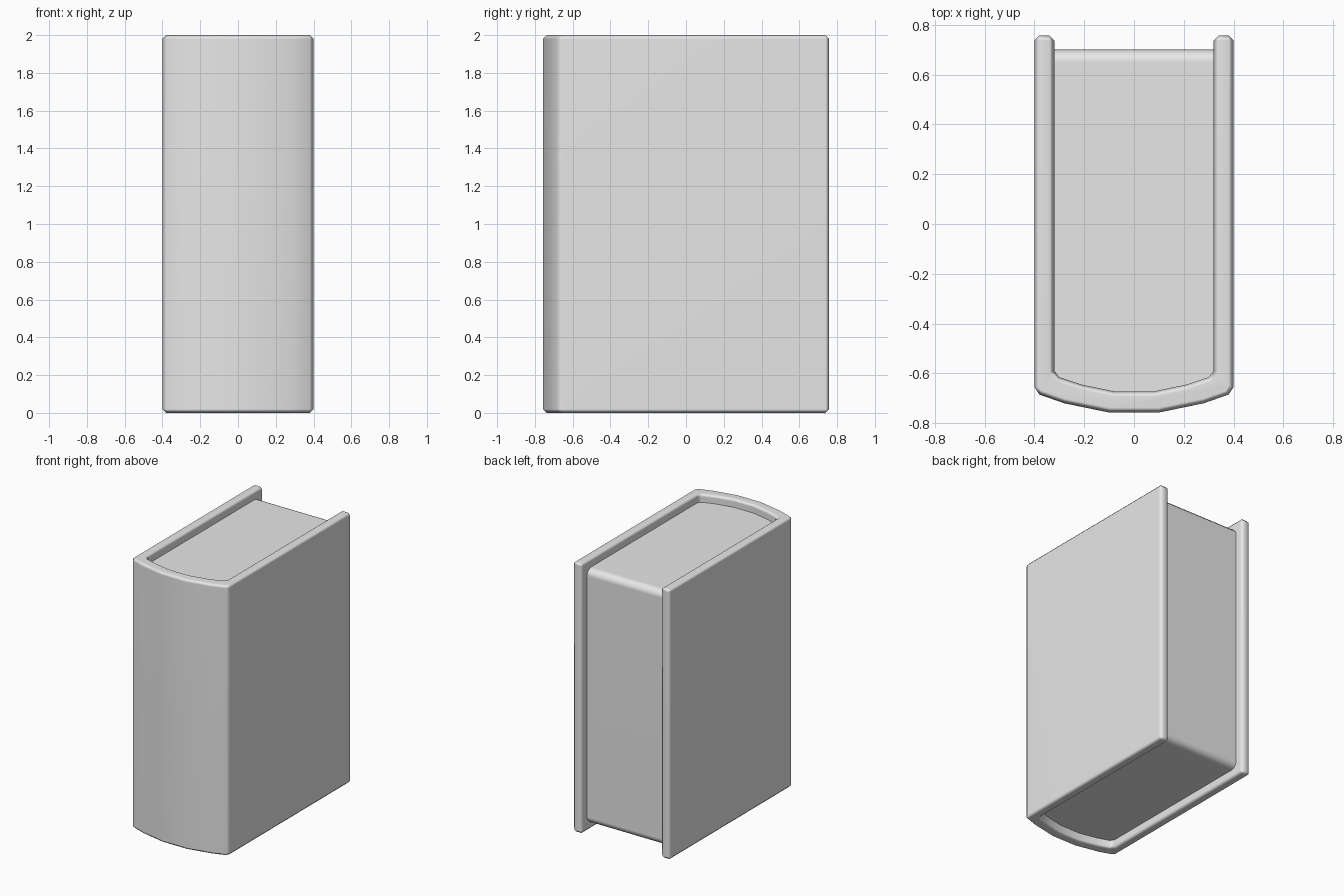
import bpy, bmesh, math

cube = bpy.data.objects.get("Cube")
if cube:
    bpy.data.objects.remove(cube, do_unlink=True)

HALF_DEPTH = 0.757
PAGE_END = 0.70
PAGE_INSET = 0.06

# Single grey material
grey = bpy.data.materials.new("light grey")
grey.use_nodes = True
grey.diffuse_color = (0.8, 0.8, 0.8, 1)
grey.node_tree.nodes["Principled BSDF"].inputs["Base Color"].default_value = (0.8, 0.8, 0.8, 1)


def mirrored(half):
    """Complete a right-hand half profile across x = 0."""
    return half + [(-x, y) for x, y in reversed(half)]


def extrude_profile(name, points, bottom, top, edge_rule=None, width=0.02, segments=1):
    """Extrude a plan outline upward and bevel the edges picked by a rule."""
    bm = bmesh.new()
    base = bm.faces.new([bm.verts.new((x, y, bottom)) for x, y in points])
    extruded = bmesh.ops.extrude_face_region(bm, geom=[base], use_keep_orig=True)
    for v in extruded["geom"]:
        if isinstance(v, bmesh.types.BMVert):
            v.co.z = top
    bmesh.ops.recalc_face_normals(bm, faces=bm.faces)
    bm.normal_update()
    bmesh.ops.bevel(bm, geom=[e for e in bm.edges if edge_rule(e)], offset=width,
                    segments=segments, profile=0.5, affect='EDGES', clamp_overlap=True)
    bmesh.ops.recalc_face_normals(bm, faces=bm.faces)
    mesh = bpy.data.meshes.new(name)
    bm.to_mesh(mesh)
    bm.free()
    mesh.materials.append(grey)
    obj = bpy.data.objects.new(name, mesh)
    bpy.context.collection.objects.link(obj)
    # Smooth the rounded edges while the large faces stay flat
    bpy.ops.object.select_all(action='DESELECT')
    obj.select_set(True)
    bpy.context.view_layer.objects.active = obj
    bpy.ops.object.shade_smooth_by_angle(angle=math.radians(60))
    weighted = obj.modifiers.new("Weighted Normals", 'WEIGHTED_NORMAL')
    weighted.keep_sharp = True
    return obj


# Cover: two boards joined by a curved spine, with softened edges
outer_half = [(0.4, HALF_DEPTH), (0.4, -0.655), (0.38, -0.685), (0.28, -0.72), (0.1, -HALF_DEPTH)]
inner_half = [(0.32, HALF_DEPTH), (0.32, -0.59), (0.3, -0.615), (0.21, -0.645), (0.08, -0.672)]
cover_outline = mirrored(outer_half) + list(reversed(mirrored(inner_half)))
extrude_profile("book_cover", cover_outline, 0, 2,
                lambda e: e.calc_face_angle(0) > math.radians(70))

# Page block: fills the cover, rounded along the top and bottom of the open end
page_half = [(0.322, PAGE_END)] + [(x + 0.002, y - 0.002) for x, y in inner_half[1:]]
extrude_profile("page_block", mirrored(page_half), PAGE_INSET, 2 - PAGE_INSET,
                lambda e: all(v.co.y > PAGE_END - 0.01 for v in e.verts)
                and abs(e.verts[0].co.z - e.verts[1].co.z) < 0.01,
                width=0.05, segments=3)
